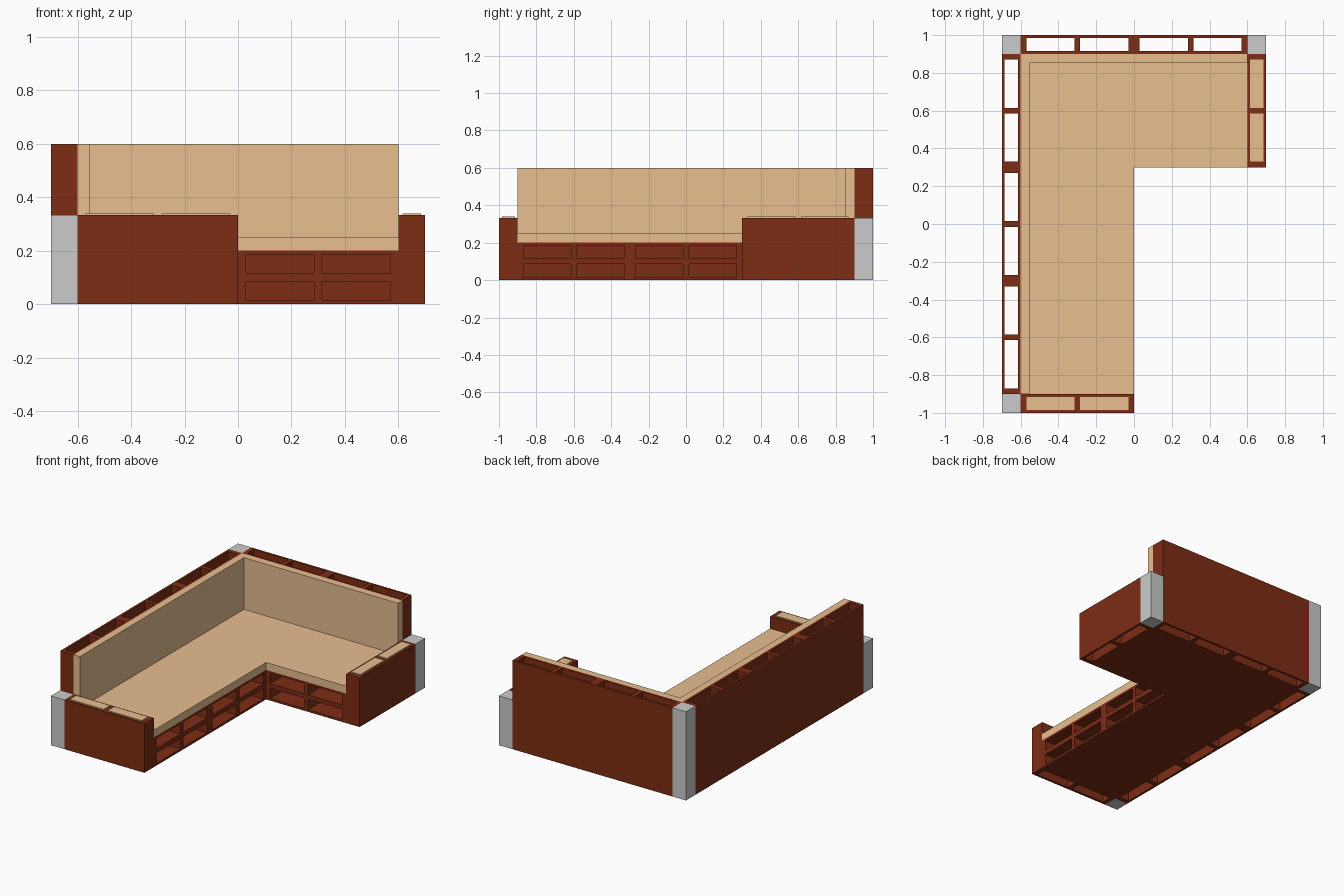
import bpy, bmesh
from mathutils import Vector

if "Cube" in bpy.data.objects:
    bpy.data.objects.remove(bpy.data.objects["Cube"])

X, Y, Z = Vector((1, 0, 0)), Vector((0, 1, 0)), Vector((0, 0, 1))
ARM_H, BACK_H = 0.333, 0.6


def material(name, rgb):
    m = bpy.data.materials.new(name)
    m.diffuse_color = (*rgb, 1)
    m.use_nodes = True
    m.node_tree.nodes["Principled BSDF"].inputs["Base Color"].default_value = m.diffuse_color
    return m


WOOD = material("dark_wood", (0.207, 0.026, 0.0073))
FABRIC = material("tan_fabric", (0.81, 0.52, 0.28))


def finish(bm, name, mat=None):
    bmesh.ops.recalc_face_normals(bm, faces=bm.faces)
    me = bpy.data.meshes.new(name)
    bm.to_mesh(me)
    bm.free()
    if mat:
        me.materials.append(mat)
    ob = bpy.data.objects.new(name, me)
    bpy.context.collection.objects.link(ob)
    return ob


def extrude(bm, vec):
    ret = bmesh.ops.extrude_face_region(bm, geom=bm.faces[:], use_keep_orig=True)
    verts = [g for g in ret["geom"] if isinstance(g, bmesh.types.BMVert)]
    bmesh.ops.translate(bm, verts=verts, vec=vec)


def prism(name, outline, z0, z1, mat=None):
    """Flat outline in x/y raised from z0 to z1."""
    bm = bmesh.new()
    bm.faces.new([bm.verts.new((x, y, z0)) for x, y in outline])
    extrude(bm, Z * (z1 - z0))
    return finish(bm, name, mat)


def box(name, x0, x1, y0, y1, z0, z1, mat=None):
    return prism(name, [(x0, y0), (x1, y0), (x1, y1), (x0, y1)], z0, z1, mat)


def hollow_block(name, origin, u, v, w, nu, nv, depth):
    """nu x nv modules of 0.6 x 0.1, each with two open channels along w."""
    us = sorted({0.6 * i + c for i in range(nu) for c in (0.03, 0.285, 0.315, 0.57)}
                | {0, 0.6 * nu})
    vs = sorted({0.1 * j + c for j in range(nv) for c in (0.015, 0.085)} | {0, 0.1 * nv})
    o = Vector(origin)
    bm = bmesh.new()
    grid = [[bm.verts.new(o + u * a + v * b) for b in vs] for a in us]
    for i in range(len(us) - 1):
        for j in range(len(vs) - 1):
            if i % 2 and j % 2:
                continue
            bm.faces.new((grid[i][j], grid[i + 1][j], grid[i + 1][j + 1], grid[i][j + 1]))
    extrude(bm, w * depth)
    return finish(bm, name, WOOD)


# Back walls and arms, channels running vertically
hollow_block("left_back_frame", (-0.7, -0.9, 0), Y, X, Z, 3, 1, BACK_H)
hollow_block("rear_back_frame", (-0.6, 0.9, 0), X, Y, Z, 2, 1, BACK_H)
hollow_block("front_arm", (-0.6, -1, 0), X, Y, Z, 1, 1, ARM_H)
hollow_block("right_arm", (0.6, 0.3, 0), Y, X, Z, 1, 1, ARM_H)

# Seat bases with open shelves facing the inner corner
hollow_block("long_base", (-0.6, -0.9, 0), Y, Z, X, 3, 2, 0.6)
hollow_block("short_base", (0, 0.3, 0), X, Z, Y, 1, 2, 0.6)

# Corner posts
box("front_left_post", -0.7, -0.6, -1, -0.9, 0, ARM_H)
box("rear_left_post", -0.7, -0.6, 0.9, 1, 0, BACK_H)
box("rear_right_post", 0.6, 0.7, 0.9, 1, 0, ARM_H)

# Seat and back cushions
prism("seat_cushion", [(-0.6, -0.9), (0, -0.9), (0, 0.3), (0.6, 0.3), (0.6, 0.9), (-0.6, 0.9)],
      0.2, 0.25, FABRIC)
prism("back_cushion", [(-0.6, -0.9), (-0.553, -0.9), (-0.553, 0.853), (0.6, 0.853),
                       (0.6, 0.9), (-0.6, 0.9)], 0.25, BACK_H, FABRIC)

# Arm pads set into the channels
for k, d in enumerate((0.03, 0.315), 1):
    box(f"front_arm_pad_{k}", -0.6 + d, -0.345 + d, -0.985, -0.915, 0.325, 0.34, FABRIC)
    box(f"right_arm_pad_{k}", 0.615, 0.685, 0.3 + d, 0.555 + d, 0.325, 0.34, FABRIC)
